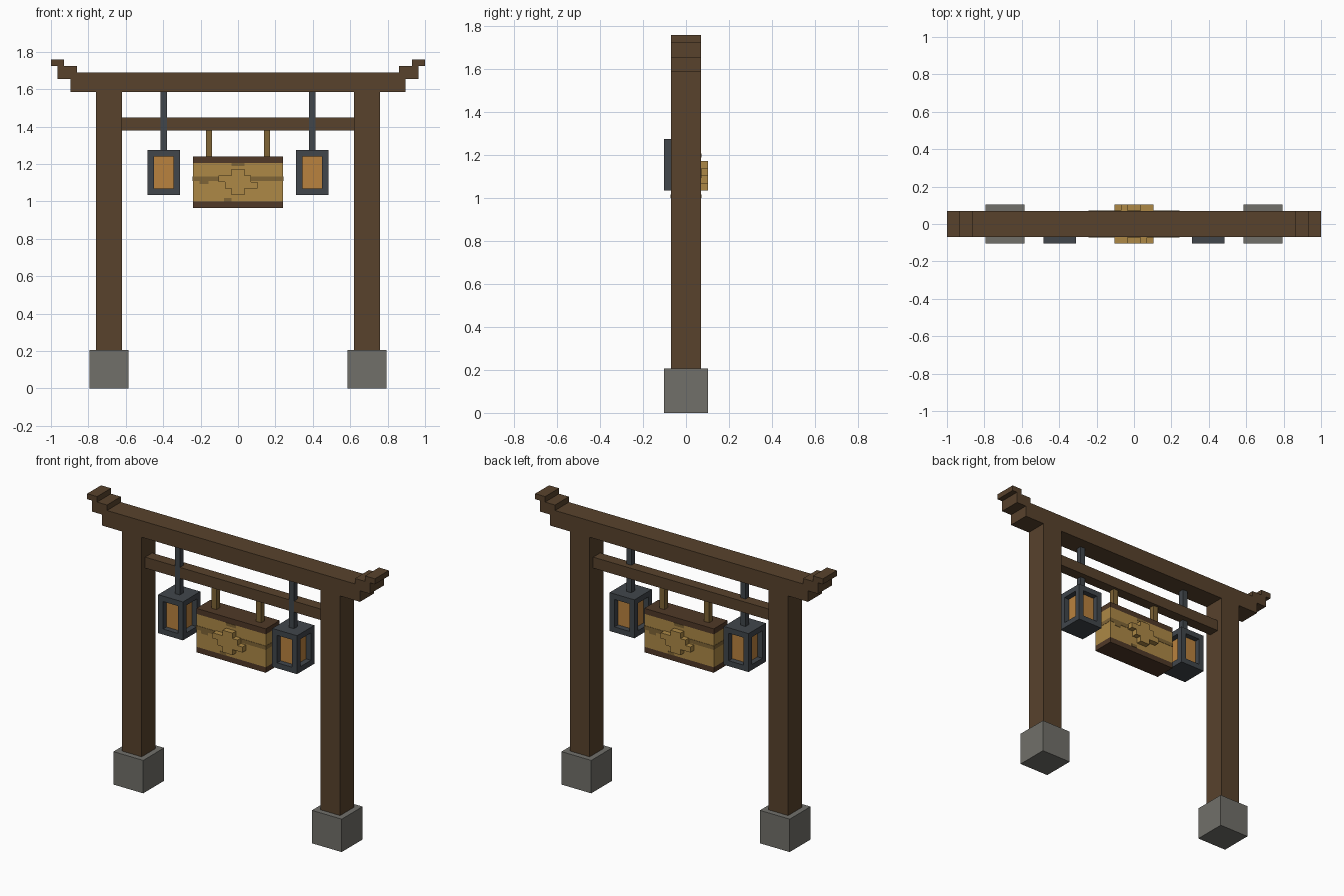
import bpy
import bmesh
from mathutils import Vector

U = 2 / 58  # one block of the model's grid

cube = bpy.data.objects.get("Cube")
if cube:
    bpy.data.objects.remove(cube, do_unlink=True)


def material(name, rgb):
    """Flat material from an sRGB colour."""
    lin = [((c / 255 + 0.055) / 1.055) ** 2.4 for c in rgb] + [1]
    m = bpy.data.materials.new(name)
    m.use_nodes = True
    m.diffuse_color = lin
    m.node_tree.nodes["Principled BSDF"].inputs["Base Color"].default_value = lin
    return m


dark_wood = material("dark wood", (88, 66, 44))
cap_wood = material("cap wood", (80, 57, 39))
stone = material("stone", (113, 112, 106))
gold_wood = material("golden wood", (173, 137, 70))
grain = material("wood grain", (128, 101, 54))
iron = material("dark iron", (65, 70, 75))
glow = material("lantern glow", (186, 130, 62))


def boxes(name, mat, *spans):
    """One object from boxes given as (low corner, high corner) in blocks."""
    bm = bmesh.new()
    for low, high in spans:
        low, high = Vector(low), Vector(high)
        verts = bmesh.ops.create_cube(bm, size=1)["verts"]
        size, mid = high - low, (low + high) / 2
        for v in verts:
            v.co = Vector(a * b for a, b in zip(v.co, size)) + mid
            v.co *= U
    mesh = bpy.data.meshes.new(name)
    bm.to_mesh(mesh)
    bm.free()
    mesh.materials.append(mat)
    obj = bpy.data.objects.new(name, mesh)
    bpy.context.collection.objects.link(obj)
    return obj


def both_sides(name, mat, *spans):
    """The same boxes on the left, and mirrored in x on the right."""
    boxes("left_" + name, mat, *spans)
    flipped = [((-h[0], *l[1:]), (-l[0], *h[1:])) for l, h in spans]
    boxes("right_" + name, mat, *flipped)


def turned(low, high):
    """A box turned half a circle about z."""
    return (-high[0], -high[1], low[2]), (-low[0], -low[1], high[2])


# Gate frame
both_sides("stone_base", stone, ((17, -3, 0), (23, 3, 6)))
both_sides("pillar", dark_wood, ((18, -2, 6), (22, 2, 46)))
boxes("top_beam", dark_wood, ((-26, -2, 46), (26, 2, 49)))
both_sides("beam_end_step", dark_wood,
           ((26, -2, 48), (28, 2, 50)), ((25, -2, 49), (26, 2, 50)))
both_sides("beam_end_tip", dark_wood, ((27, -2, 50), (29, 2, 51)))
boxes("lower_beam", dark_wood, ((-18, -1, 40), (18, 1, 42)))

# Lanterns: slabs and corner posts around a recessed glowing core
posts = [((x, y, 31), (x + 1, y + 1, 36)) for x in (9, 13) for y in (-3, 1)]
both_sides("lantern_frame", iron, ((9, -3, 30), (14, 2, 31)),
           ((9, -3, 36), (14, 2, 37)), *posts)
both_sides("lantern_glass", glow, ((10, -2, 31), (13, 1, 36)))
both_sides("lantern_rod", iron, ((11, -1.05, 37), (12, 0, 46)))

# Hanging sign
both_sides("sign_hanger", grain, ((4, -0.5, 36), (5, 0.5, 40)))
boxes("sign_board", gold_wood, ((-7, -2, 29), (7, 2, 35)))
boxes("sign_top_cap", cap_wood, ((-7, -2, 35), (7, 2, 36)))
boxes("sign_bottom_cap", cap_wood, ((-7, -2, 28), (7, 2, 29)))

# Grain marks painted on the sign as thin plates
P = 2.06
marks = [((-6, -P, 31.7), (-4.6, -2, 32.2)), ((-1, -P, 34.5), (1, -2, 35)),
         ((-2.2, -P, 29), (-1, -2, 29.5))]
boxes("sign_grain_band", grain, ((-7.05, -P, 32.2), (7.05, P, 32.9)))
boxes("sign_grain_marks", grain, *marks, *[turned(*m) for m in marks])

# Stepped emblem, raised on both faces of the sign
rows = [(-1, 1), (-2, 3), (-3, 2), (-1, 1)]
emblem = [((a, -3, 30 + i), (b, -2, 31 + i)) for i, (a, b) in enumerate(rows)]
boxes("front_emblem", gold_wood, *emblem)
boxes("back_emblem", gold_wood, *[turned(*e) for e in emblem])
